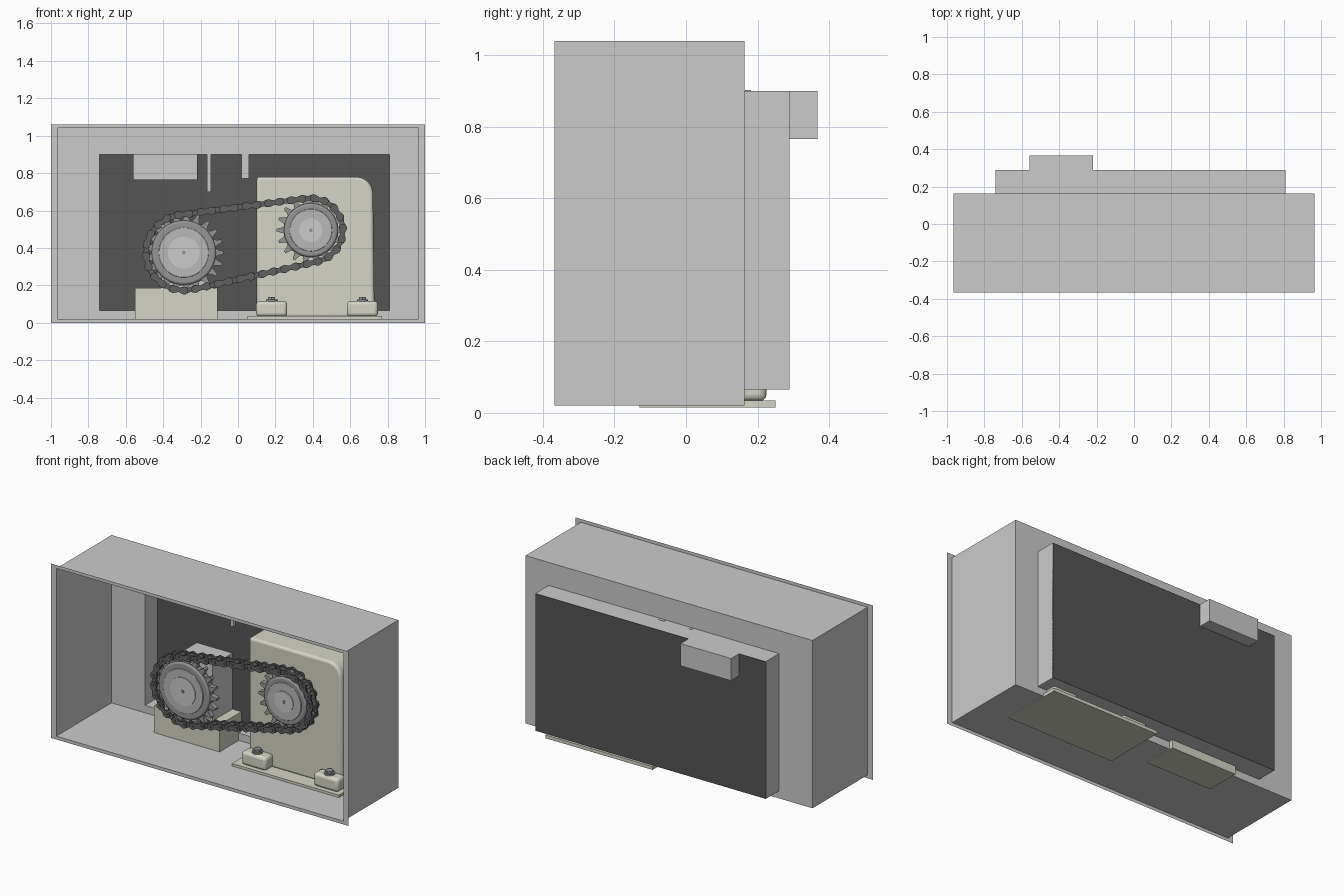
import bpy, bmesh
from math import sin, cos, pi, atan2, acos, hypot
from mathutils import Vector, Matrix

if "Cube" in bpy.data.objects:
    bpy.data.objects.remove(bpy.data.objects["Cube"])


def material(name, r, g, b):
    m = bpy.data.materials.new(name)
    m.diffuse_color = (r, g, b, 1)
    m.use_nodes = True
    m.node_tree.nodes["Principled BSDF"].inputs["Base Color"].default_value = m.diffuse_color
    return m


BEIGE = material("beige_paint", .66, .66, .57)
DARK = material("dark_panel", .09, .09, .09)
STEEL = material("dark_steel", .30, .30, .30)
RING = material("mid_steel", .48, .48, .48)
CHAIN = material("chain_steel", .12, .12, .12)


def finish(name, bm, mat=None, bevel=0, smooth=False):
    me = bpy.data.meshes.new(name)
    bm.to_mesh(me)
    bm.free()
    ob = bpy.data.objects.new(name, me)
    bpy.context.collection.objects.link(ob)
    if mat:
        me.materials.append(mat)
    if bevel:
        b = ob.modifiers.new("bevel", 'BEVEL')
        b.width, b.segments, b.limit_method, b.angle_limit = bevel, 3, 'ANGLE', .8
    if smooth:
        bpy.ops.object.select_all(action='DESELECT')
        ob.select_set(True)
        bpy.context.view_layer.objects.active = ob
        bpy.ops.object.shade_smooth_by_angle(angle=.6)
    return ob


def box(name, x0, x1, y0, y1, z0, z1, mat=None, bevel=0):
    bm = bmesh.new()
    bmesh.ops.create_cube(bm, size=1, matrix=Matrix.Translation(
        ((x0 + x1) / 2, (y0 + y1) / 2, (z0 + z1) / 2)) @ Matrix.Diagonal((x1 - x0, y1 - y0, z1 - z0, 1)))
    return finish(name, bm, mat, bevel, bevel > 0)


def prism(bm, pts, y0, y1):
    """Extrude an (x, z) outline from y0 to y1."""
    a = [bm.verts.new((x, y0, z)) for x, z in pts]
    b = [bm.verts.new((x, y1, z)) for x, z in pts]
    n = len(pts)
    bm.faces.new(a)
    bm.faces.new(b[::-1])
    for i in range(n):
        j = (i + 1) % n
        bm.faces.new((a[j], a[i], b[i], b[j]))


def circle(cx, cz, r, n=48):
    return [(cx + r * cos(2 * pi * i / n), cz + r * sin(2 * pi * i / n)) for i in range(n)]


def disc(name, c, r, y0, y1, mat=None, bevel=0, n=48):
    bm = bmesh.new()
    prism(bm, circle(c[0], c[1], r, n), y0, y1)
    return finish(name, bm, mat, bevel, True)


# housing: flange, thin walls, back wall and recess as one shell
bm = bmesh.new()
loops = []
for x0, x1, z0, z1, y in [(-1, 1, 0, 1.06, -.367), (-.965, .965, .02, 1.04, -.367),
                          (-.965, .965, .02, 1.04, .163), (-.74, .81, .065, .9, .163),
                          (-.74, .81, .065, .9, .289)]:
    loops.append([bm.verts.new((x, y, z)) for x, z in ((x0, z0), (x1, z0), (x1, z1), (x0, z1))])
for a, b in zip(loops, loops[1:]):
    for i in range(4):
        j = (i + 1) % 4
        bm.faces.new((a[i], a[j], b[j], b[i]))
finish("housing", bm)

# dark back panel in three strips around the pocket opening
box("back_panel_lower", -.74, .81, .282, .29, .065, .765, DARK)
box("back_panel_left", -.74, -.56, .282, .29, .765, .899, DARK)
box("back_panel_right", -.22, .81, .282, .29, .765, .899, DARK)

# open-fronted pocket behind the panel
pocket = [(-.56, .765), (-.22, .765), (-.22, .9), (-.56, .9)]
bm = bmesh.new()
prism(bm, pocket, .287, .367)
bm.faces.ensure_lookup_table()
bmesh.ops.delete(bm, geom=[bm.faces[0]], context='FACES_ONLY')
finish("rear_pocket", bm)

# hanging brackets under the recess top
box("long_bracket", -.165, -.145, .165, .182, .7, .902)
box("short_bracket", .02, .06, .165, .182, .77, .902)

# gearbox with one large rounded corner
bm = bmesh.new()
outline = [(.1, .03), (.73, .03), (.722, .69)]
outline += [(.632 + .09 * cos(a * pi / 12), .69 + .09 * sin(a * pi / 12)) for a in range(1, 7)]
outline += [(.1, .78)]
prism(bm, outline, -.04, .16)
finish("gearbox", bm, BEIGE, .015, True)
box("gearbox_base_plate", .05, .77, -.13, .25, .015, .035, BEIGE)
for i, x in enumerate((.18, .665)):
    for j, (y0, y1) in enumerate(((-.11, -.03), (.15, .225))):
        box(f"foot_{i}_{j}", x - .083, x + .083, y0, y1, .033, .115, BEIGE, .018)
        bm = bmesh.new()
        for r, z, h in ((.03, .118, .012), (.022, .127, .02)):
            bmesh.ops.create_cone(bm, cap_ends=True, segments=6 if r < .03 else 20, radius1=r, radius2=r,
                                  depth=h, matrix=Matrix.Translation((x, (y0 + y1) / 2, z)))
        finish(f"foot_bolt_{i}_{j}", bm, STEEL)

# bearing block carrying the left shaft
box("bearing_base", -.55, -.11, -.02, .19, .015, .185, BEIGE)
box("bearing_housing", -.41, -.17, .0, .19, .185, .525)


# sprockets: toothed wheel, stepped hub and shaft
def sprocket(name, c, teeth, root, tip, rings, shaft_end):
    pts = []
    step = 2 * pi / teeth
    for i in range(teeth):
        for f, r in ((-.36, root), (-.24, root + .012), (-.11, tip), (.11, tip), (.24, root + .012), (.36, root)):
            a = (i + f) * step
            pts.append((c[0] + r * cos(a), c[1] + r * sin(a)))
    bm = bmesh.new()
    prism(bm, pts, -.098, -.068)
    finish(name + "_teeth", bm, STEEL)
    disc(name + "_disc", c, rings[0], -.108, -.05, STEEL, .012)
    disc(name + "_ring", c, rings[1], -.114, -.04, RING, .003)
    disc(name + "_hub", c, rings[2], -.118, shaft_end)
    disc(name + "_centre_pin", c, .01, -.121, -.11, STEEL, 0, 12)


C1, C2, R1, R2 = (-.29, .375), (.39, .495), .203, .172
sprocket("large_sprocket", C1, 21, .176, .213, (.172, .133, .085), .05)
sprocket("small_sprocket", C2, 18, .147, .183, (.144, .113, .063), 0)

# chain path: two arcs joined by outer tangents
dx, dz = C2[0] - C1[0], C2[1] - C1[1]
D = hypot(dx, dz)
phi, beta = atan2(dz, dx), acos((R1 - R2) / D)
run = D * sin(beta)
arc2, arc1 = R2 * 2 * beta, R1 * (2 * pi - 2 * beta)
total = arc1 + arc2 + 2 * run


def on(c, r, a):
    return Vector((c[0] + r * cos(a), c[1] + r * sin(a)))


def path(s):
    s %= total
    if s < arc2:
        return on(C2, R2, phi - beta + s / R2)
    s -= arc2
    if s < run:
        return on(C2, R2, phi + beta).lerp(on(C1, R1, phi + beta), s / run)
    s -= run
    if s < arc1:
        return on(C1, R1, phi + beta + s / R1)
    return on(C1, R1, phi - beta).lerp(on(C2, R2, phi - beta), (s - arc1) / run)


# roller chain: alternating inner and outer waisted plates on rollers
LINKS = 2 * round(total / .06 / 2)
bm = bmesh.new()
for i in range(LINKS):
    p, q = path(i * total / LINKS), path((i + 1) * total / LINKS)
    u = (q - p).normalized()
    v = Vector((-u.y, u.x))
    outer, r = i % 2, .021
    pts = []
    for c, s in ((q, 1), (p, -1)):
        for k in range(-5, 6):
            a = k * pi / 8.5
            pts.append(c + s * r * (cos(a) * u + sin(a) * v))
        pts.append((p + q) / 2 + s * .012 * v)
    off = .028 if outer else .019
    for side in (-1, 1):
        y = -.083 + side * off
        prism(bm, [tuple(t) for t in pts], y - .004, y + .004)
    prism(bm, circle(p.x, p.y, .015, 12), -.103, -.063)
    prism(bm, circle(p.x, p.y, .008, 10), -.119, -.047)
bmesh.ops.recalc_face_normals(bm, faces=bm.faces)
finish("roller_chain", bm, CHAIN, 0, True)
